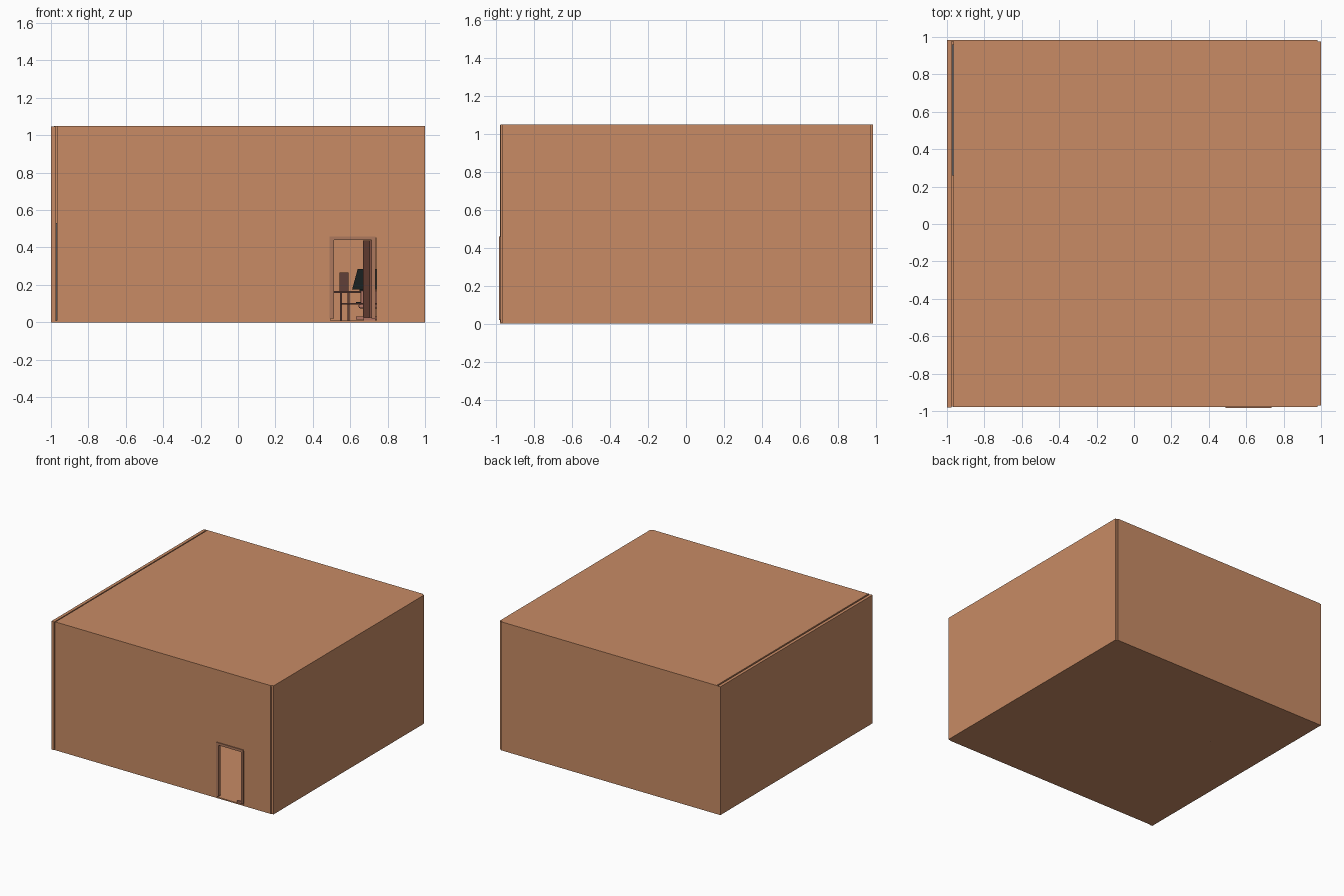
import bpy, bmesh, math
from mathutils import Matrix, Vector

if "Cube" in bpy.data.objects:
    bpy.data.objects.remove(bpy.data.objects["Cube"])


def mat(name, rgb):
    m = bpy.data.materials.new(name)
    m.diffuse_color = (*rgb, 1)
    m.use_nodes = True
    m.node_tree.nodes["Principled BSDF"].inputs["Base Color"].default_value = m.diffuse_color
    return m


WALL = mat("terracotta", (0.58, 0.26, 0.13))
TRIM = mat("trim_wood", (0.42, 0.19, 0.11))
DOOR = mat("door_wood", (0.24, 0.09, 0.06))
WOOD = mat("dark_wood", (0.12, 0.05, 0.04))
BLACK = mat("black", (0.01, 0.015, 0.015))
PINK = mat("dusty_pink", (0.45, 0.18, 0.13))
GREY = mat("grey_cloth", (0.25, 0.23, 0.23))


def finish(name, bm, material):
    bmesh.ops.recalc_face_normals(bm, faces=bm.faces[:])
    me = bpy.data.meshes.new(name)
    bm.to_mesh(me)
    bm.free()
    ob = bpy.data.objects.new(name, me)
    bpy.context.collection.objects.link(ob)
    me.materials.append(material)
    return ob


def box(name, x, y, z, material, bevel=0):
    """Box given by (min, max) on each axis."""
    bm = bmesh.new()
    bmesh.ops.create_cube(bm, size=1)
    for v in bm.verts:
        v.co = Vector(r[0] + (c + 0.5) * (r[1] - r[0]) for c, r in zip(v.co, (x, y, z)))
    ob = finish(name, bm, material)
    if bevel:
        b = ob.modifiers.new("soft_edge", "BEVEL")
        b.width, b.segments = bevel, 2
    return ob


def front_profile(name, pts, y0, y1, material):
    """Extrude an x-z outline along y."""
    bm = bmesh.new()
    f = bm.faces.new([bm.verts.new((px, y0, pz)) for px, pz in pts])
    ext = bmesh.ops.extrude_face_region(bm, geom=[f])["geom"]
    bmesh.ops.translate(bm, vec=(0, y1 - y0, 0),
                        verts=[g for g in ext if isinstance(g, bmesh.types.BMVert)])
    return finish(name, bm, material)


def arch(x0, x1, z0, top, inner):
    """Upside-down U outline."""
    return [(x0, z0), (x0, top), (x1, top), (x1, z0),
            (inner[1], z0), (inner[1], inner[2]), (inner[0], inner[2]), (inner[0], z0)]


# room shell; a narrow gap is left beside the left wall
box("floor", (-0.975, 0.98), (-0.975, 0.98), (0, 0.01), WALL)
box("ceiling", (-0.965, 0.982), (-0.972, 0.98), (1.04, 1.05), WALL)
box("left_wall", (-1, -0.975), (-0.98, 0.985), (0, 1.048), WALL)
box("right_wall", (0.98, 1), (-0.97, 0.975), (0, 1.05), WALL)
box("back_wall", (-0.985, 0.982), (0.975, 0.985), (0, 1.05), WALL)
front_profile("front_wall", arch(-0.967, 0.98, 0.01, 1.05, (0.495, 0.741, 0.45)),
              -0.978, -0.968, WALL)

# door frame and open door leaf
front_profile("door_frame", arch(0.49, 0.735, 0.02, 0.46, (0.512, 0.715, 0.44)),
              -0.985, -0.955, TRIM)
box("door_sill", (0.67, 0.735), (-0.97, -0.955), (0.01, 0.025), PINK)
leaf = box("door_leaf", (-0.012, 0), (0, 0.195), (0.025, 0.438), DOOR)
leaf.matrix_world = Matrix.Translation((0.715, -0.96, 0)) @ Matrix.Rotation(math.radians(10), 4, "Z")

# computer desk by the back wall
box("desk_top", (0.51, 0.93), (0.7, 0.95), (0.157, 0.168), WOOD)
box("keyboard_shelf", (0.55, 0.89), (0.7, 0.86), (0.094, 0.102), WOOD)
for i, x in enumerate((0.545, 0.585, 0.86, 0.9)):
    for j, y in enumerate((0.72, 0.93)):
        box(f"desk_leg_{i}_{j}", (x, x + 0.01), (y, y + 0.01), (0.01, 0.157), WOOD)
box("computer_tower", (0.543, 0.592), (0.76, 0.92), (0.168, 0.265), WOOD)
front_profile("monitor", [(0.61, 0.175), (0.64, 0.285), (0.78, 0.285), (0.75, 0.175)],
              0.83, 0.845, BLACK)
box("monitor_foot", (0.65, 0.73), (0.81, 0.87), (0.168, 0.176), BLACK)
box("keyboard", (0.63, 0.78), (0.71, 0.77), (0.102, 0.108), BLACK)

# chair
box("chair_seat", (0.645, 0.785), (0.52, 0.66), (0.075, 0.098), PINK, 0.008)
box("chair_back", (0.655, 0.775), (0.51, 0.525), (0.098, 0.17), PINK, 0.006)
box("chair_post", (0.705, 0.725), (0.58, 0.6), (0.03, 0.075), PINK)
for i, (dx, dy) in enumerate(((0.085, 0.008), (0.008, 0.085))):
    box(f"chair_foot_{i}", (0.715 - dx, 0.715 + dx), (0.59 - dy, 0.59 + dy), (0.015, 0.032), PINK)

# bed with its head against the left wall
box("bed_headboard", (-0.974, -0.955), (0.26, 0.96), (0.01, 0.53), GREY)
box("bed_base", (-0.955, -0.51), (0.26, 0.96), (0.05, 0.09), WOOD)
box("bed_mattress", (-0.955, -0.515), (0.27, 0.95), (0.09, 0.16), GREY, 0.015)
for i, y in enumerate((0.37, 0.69)):
    box(f"pillow_{i}", (-0.945, -0.85), (y - 0.06, y + 0.22), (0.16, 0.19), GREY, 0.012)
for i, y in enumerate((0.25, 0.95)):
    box(f"bed_leg_{i}", (-0.53, -0.515), (y, y + 0.015), (0, 0.05), WOOD)
